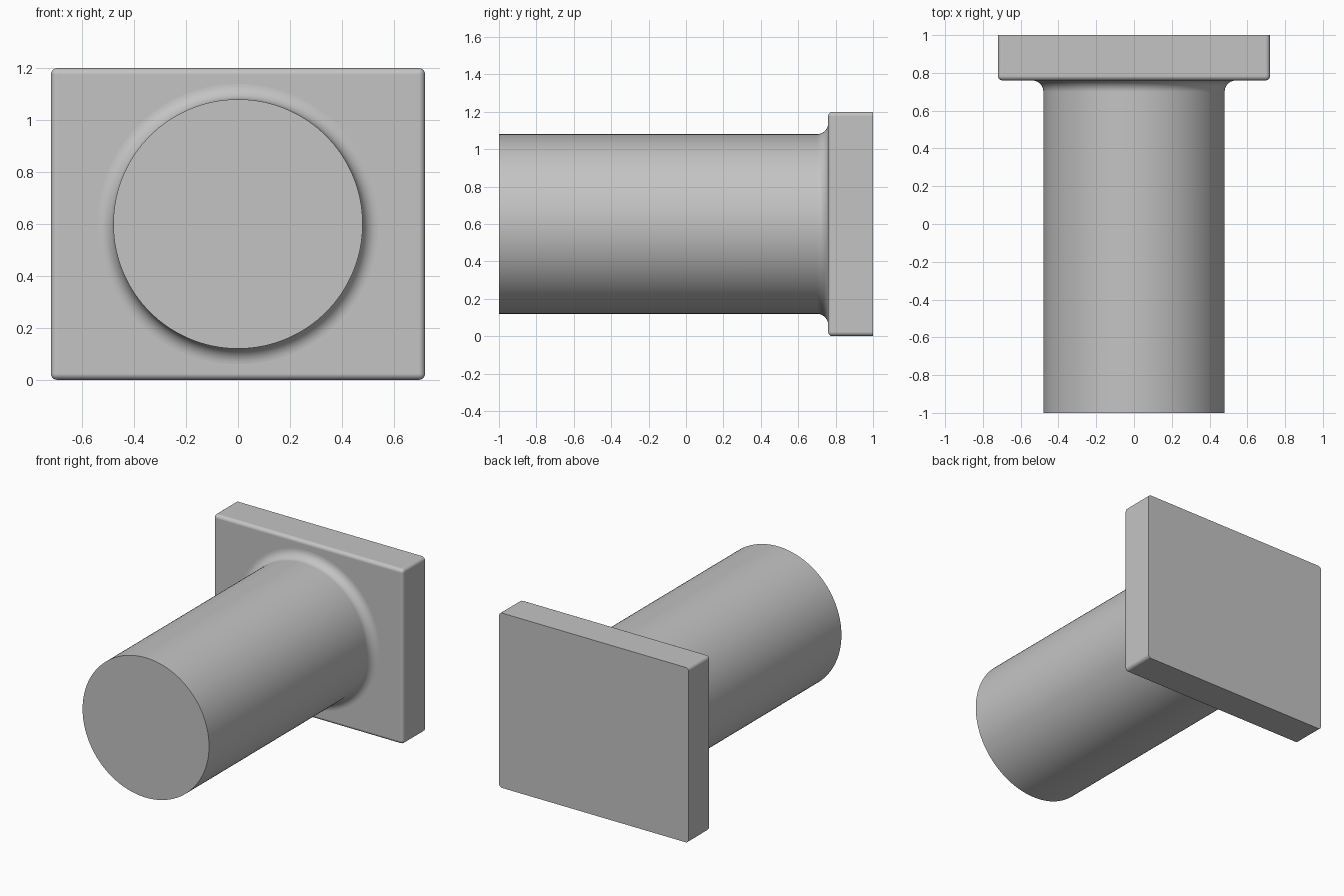
import bpy, bmesh, math
from mathutils import Matrix, Vector

if "Cube" in bpy.data.objects:
    bpy.data.objects.remove(bpy.data.objects["Cube"], do_unlink=True)

# Single plain grey material
grey = bpy.data.materials.new("light_grey")
grey.use_nodes = True
colour = (0.55, 0.55, 0.55, 1)
grey.diffuse_color = colour
grey.node_tree.nodes["Principled BSDF"].inputs["Base Color"].default_value = colour


def finish(bm, name):
    """Turn a bmesh into a smooth-shaded object that keeps sharp edges."""
    bmesh.ops.recalc_face_normals(bm, faces=bm.faces)
    mesh = bpy.data.meshes.new(name)
    bm.to_mesh(mesh)
    bm.free()
    mesh.materials.append(grey)
    obj = bpy.data.objects.new(name, mesh)
    bpy.context.collection.objects.link(obj)
    bpy.ops.object.select_all(action='DESELECT')
    obj.select_set(True)
    bpy.context.view_layer.objects.active = obj
    bpy.ops.object.shade_smooth_by_angle(angle=math.radians(35))
    weighted = obj.modifiers.new("flat_face_normals", 'WEIGHTED_NORMAL')
    weighted.keep_sharp = True
    return obj


centre_z = 0.6
plate_front = 0.76

# Mounting plate: rounded front and corner edges, crisp back edges
bm = bmesh.new()
bmesh.ops.create_cube(bm, size=1)
size = Vector((1.44, 1 - plate_front, 1.2))
bmesh.ops.scale(bm, vec=size, verts=bm.verts)
bmesh.ops.translate(bm, vec=(0, (1 + plate_front) / 2, centre_z), verts=bm.verts)
rounded = [e for e in bm.edges if min(v.co.y for v in e.verts) < 0.9]
bmesh.ops.bevel(bm, geom=rounded, offset=0.024, offset_type='OFFSET',
                segments=6, profile=0.5, affect='EDGES')
finish(bm, "mounting_plate")

# Round shaft with a concave fillet where it meets the plate
radius, fillet, steps = 0.48, 0.06, 10
profile = [(0, -1), (radius, -1)]
for i in range(steps + 1):
    a = math.pi / 2 * i / steps
    profile.append((radius + fillet * (1 - math.cos(a)),
                    plate_front - fillet * (1 - math.sin(a))))
profile += [(radius + fillet, plate_front + 0.02), (0, plate_front + 0.02)]

bm = bmesh.new()
verts = [bm.verts.new((r, y, 0)) for r, y in profile]
edges = [bm.edges.new(pair) for pair in zip(verts, verts[1:])]
bmesh.ops.spin(bm, geom=verts + edges, cent=(0, 0, 0), axis=(0, 1, 0),
               angle=math.tau, steps=128, use_duplicate=False)
bmesh.ops.remove_doubles(bm, verts=bm.verts, dist=0.0001)
bmesh.ops.transform(bm, matrix=Matrix.Translation((0, 0, centre_z)), verts=bm.verts)
finish(bm, "round_shaft")
